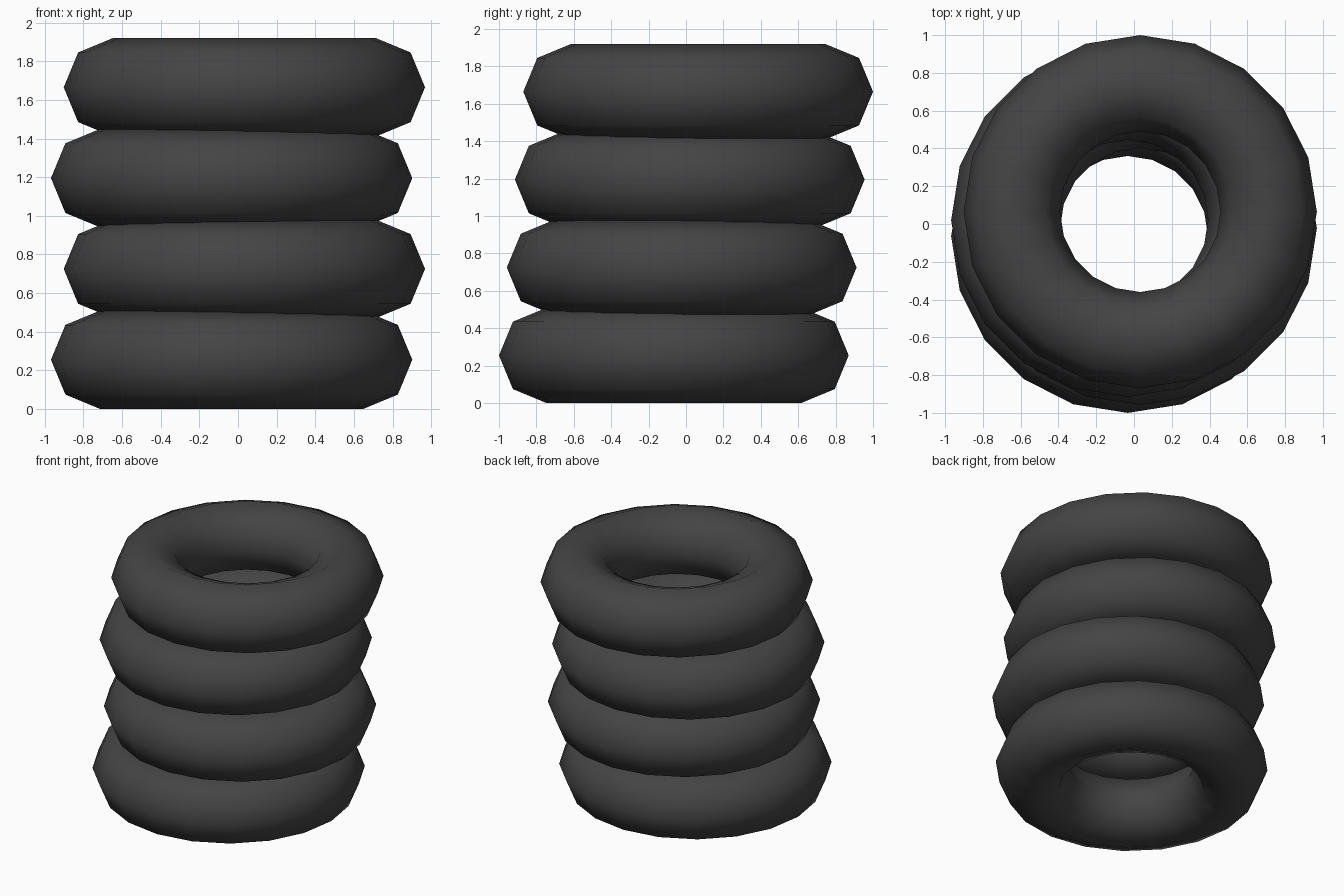
import bpy

if "Cube" in bpy.data.objects:
    bpy.data.objects.remove(bpy.data.objects["Cube"])

# Dark rubber shared by every ring
rubber = bpy.data.materials.new("dark_rubber")
rubber.diffuse_color = (0.058, 0.058, 0.058, 1.0)
rubber.use_nodes = True
rubber.node_tree.nodes["Principled BSDF"].inputs["Base Color"].default_value = rubber.diffuse_color

MAJOR, MINOR = 0.68, 0.255
SPACING = 0.47

# Stack of tyres, each one nudged off centre: (x, y) from the bottom up
offsets = [(-0.033, -0.065), (0.033, -0.023), (-0.033, 0.02), (0.033, 0.065)]

for i, (x, y) in enumerate(offsets):
    bpy.ops.mesh.primitive_torus_add(
        major_segments=20, minor_segments=8,
        major_radius=MAJOR, minor_radius=MINOR,
        location=(x, y, MINOR + i * SPACING))
    tyre = bpy.context.object
    tyre.name = f"tyre_{i + 1}"
    tyre.data.materials.append(rubber)
    bpy.ops.object.shade_smooth()
